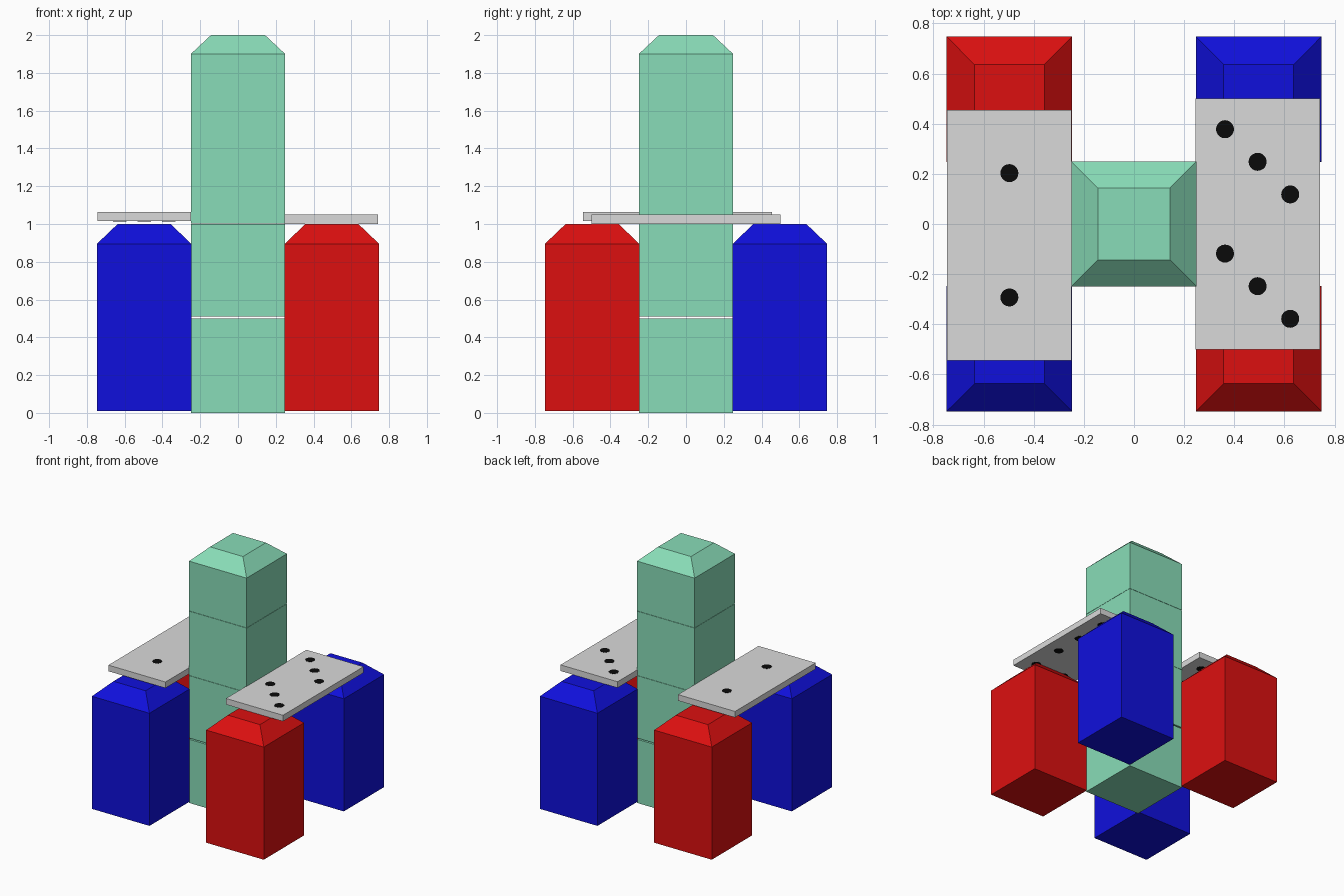
import bpy, bmesh

if "Cube" in bpy.data.objects:
    bpy.data.objects.remove(bpy.data.objects["Cube"])

def material(name, rgb):
    m = bpy.data.materials.new(name)
    m.diffuse_color = (*rgb, 1)
    m.use_nodes = True
    m.node_tree.nodes["Principled BSDF"].inputs["Base Color"].default_value = m.diffuse_color
    return m

MINT = material("mint", (0.25, 0.72, 0.48))
RED = material("red", (0.72, 0.005, 0.005))
BLUE = material("blue", (0.005, 0.005, 0.72))
GREY = material("light_grey", (0.70, 0.70, 0.70))
BLACK = material("black", (0.003, 0.003, 0.003))

def finish(name, bm, mat):
    bmesh.ops.recalc_face_normals(bm, faces=bm.faces)
    me = bpy.data.meshes.new(name)
    bm.to_mesh(me)
    bm.free()
    me.materials.append(mat)
    ob = bpy.data.objects.new(name, me)
    bpy.context.collection.objects.link(ob)

def block(name, x, y, z0, z1, mat, hx=0.25, hy=0.25, cap=None):
    """Box from z0 to z1; cap = (top z, top half width) adds a sloped roof."""
    bm = bmesh.new()
    levels = [(z0, hx, hy), (z1, hx, hy)]
    if cap:
        levels.append((cap[0], cap[1], cap[1]))
    rings = [[bm.verts.new((x + sx * a, y + sy * b, z))
              for sx, sy in ((-1, -1), (1, -1), (1, 1), (-1, 1))]
             for z, a, b in levels]
    bm.faces.new(rings[0])
    bm.faces.new(rings[-1])
    for lo, hi in zip(rings, rings[1:]):
        for i in range(4):
            j = (i + 1) % 4
            bm.faces.new((lo[i], lo[j], hi[j], hi[i]))
    finish(name, bm, mat)

# Central tower of stacked blocks
block("tower_base", 0, 0, 0.0, 0.5, MINT)
block("tower_lower", 0, 0, 0.51, 1.0, MINT)
block("tower_upper", 0, 0, 1.002, 1.507, MINT)
block("tower_top", 0, 0, 1.509, 1.9, MINT, cap=(2.0, 0.143))

# Four corner pillars, colours alternating
for sx in (-1, 1):
    for sy in (-1, 1):
        mat = BLUE if sx == sy else RED
        name = ("right" if sx > 0 else "left") + ("_back" if sy > 0 else "_front") + "_pillar"
        block(name, sx * 0.497, sy * 0.497, 0.01, 0.895, mat, cap=(1.0, 0.14))

# Dot layouts for half a tile
D = 0.13
ONE = [(0, 0)]
THREE = [(-D, D), (0, 0), (D, -D)]
FOUR = [(-D, D), (D, D), (-D, -D), (D, -D)]

def dots(name, x, y, z, halves):
    bm = bmesh.new()
    for cy, layout in zip((0.248, -0.248), halves):
        for dx, dy in layout:
            made = bmesh.ops.create_cone(bm, cap_ends=True, segments=20,
                                         radius1=0.036, radius2=0.036, depth=0.004)
            bmesh.ops.translate(bm, verts=made["verts"], vec=(x + dx, y + cy + dy, z))
    finish(name, bm, BLACK)

# Dotted tiles bridging the pillars
for side, x, y, z, top, under in (
        ("left", -0.497, -0.045, 1.015, (ONE, ONE), (FOUR, ONE)),
        ("right", 0.493, 0.0, 1.001, (THREE, THREE), (FOUR, FOUR))):
    block(side + "_tile", x, y, z, z + 0.048, GREY, hx=0.248, hy=0.5)
    dots(side + "_top_dots", x, y, z + 0.047, top)
    dots(side + "_under_dots", x, y, z + 0.001, under)
